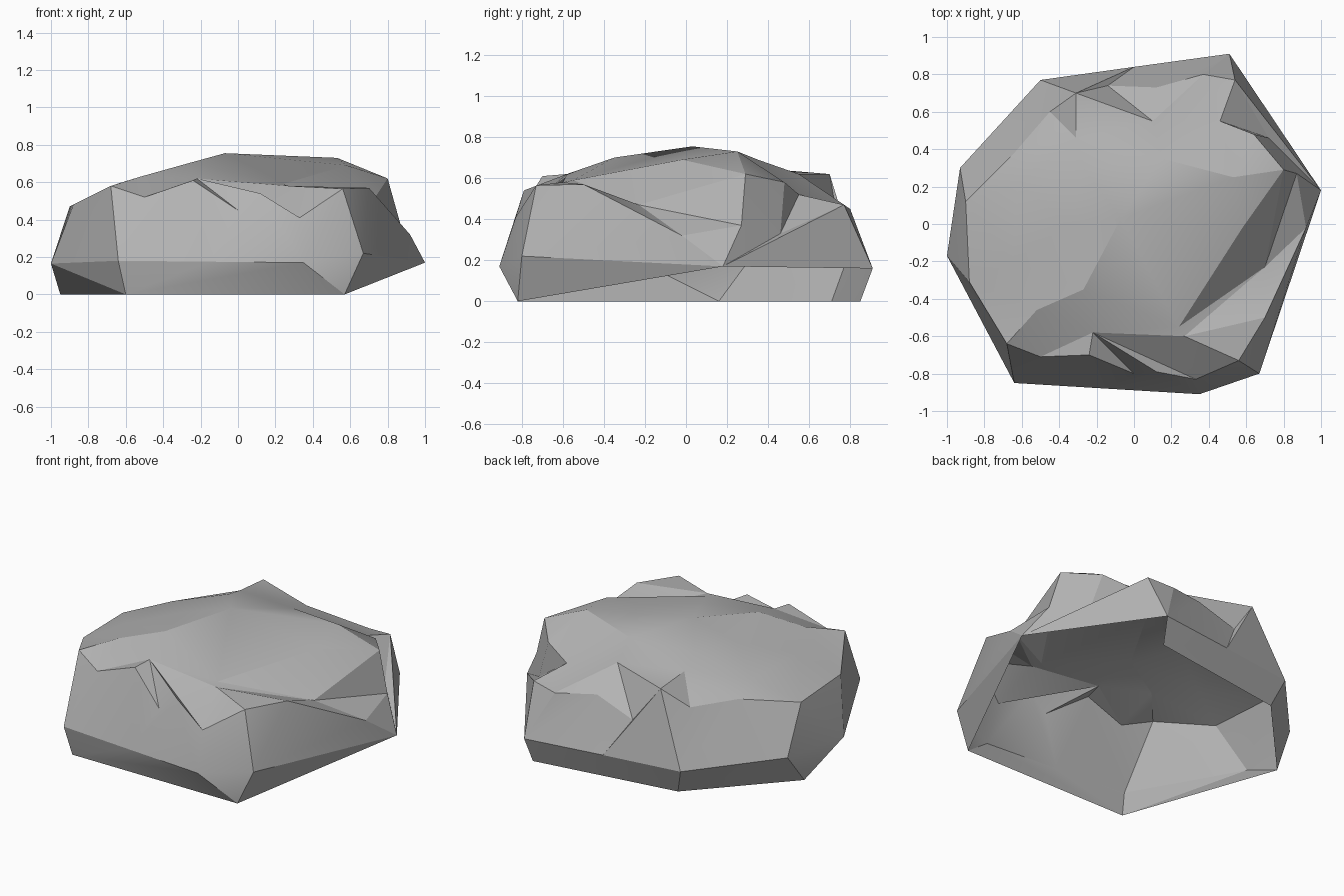
import bpy
import bmesh
from math import atan2, radians, tau

default_cube = bpy.data.objects.get("Cube")
if default_cube:
    bpy.data.objects.remove(default_cube, do_unlink=True)


def make_material(name, colour):
    material = bpy.data.materials.new(name)
    material.use_nodes = True
    material.diffuse_color = colour
    shader = material.node_tree.nodes["Principled BSDF"]
    shader.inputs["Base Color"].default_value = colour
    shader.inputs["Roughness"].default_value = .9
    return material


def bearing(vertex):
    return atan2(vertex.co.y, vertex.co.x)


def add_ring(mesh, points):
    """Add a loop of vertices, sorted by their bearing around the z axis."""
    return sorted((mesh.verts.new(point) for point in points), key=bearing)


def next_bearing(ring, index):
    """Bearing of the following vertex, continuing past a full turn."""
    following = index + 1
    turns = following // len(ring)
    return bearing(ring[following % len(ring)]) + turns * tau


def stitch(mesh, lower, upper):
    """Join two loops of different counts with a belt of triangles."""
    low = high = 0
    faces = []
    while low < len(lower) or high < len(upper):
        a, b = lower[low % len(lower)], upper[high % len(upper)]
        step_low = high >= len(upper) or (
            low < len(lower)
            and next_bearing(lower, low) < next_bearing(upper, high))
        if step_low:
            low += 1
            faces.append(mesh.faces.new((a, lower[low % len(lower)], b)))
        else:
            high += 1
            faces.append(mesh.faces.new((a, upper[high % len(upper)], b)))
    return faces


def cap(mesh, ring, point):
    """Close a loop with a fan of triangles around one summit point."""
    summit = mesh.verts.new(point)
    for index, vertex in enumerate(ring):
        mesh.faces.new((vertex, ring[(index + 1) % len(ring)], summit))


# Open foot on the ground, undercut below the widest edge
foot = [(-.6, -.82, 0), (.57, -.82, 0), (.49, .85, 0),
        (-.44, .71, 0), (-.95, .16, 0)]

# Widest edge
belt = [(-1, -.17, .165), (-.64, -.85, .18), (-.15, -.88, .175),
        (.35, -.91, .17), (.67, -.8, .22), (1, .18, .17),
        (.51, .91, .16), (0, .84, .165), (-.5, .77, .165),
        (-.93, .3, .19)]

# Broken shoulder with notches
shoulder = [(-.88, -.31, .48), (-.68, -.64, .58), (-.5, -.71, .52),
            (-.24, -.7, .61), (0, -.8, .45), (.12, -.79, .54),
            (.33, -.83, .41), (.56, -.73, .565), (.7, -.5, .57),
            (.92, -.02, .32), (.87, .27, .37), (.72, .46, .33),
            (.54, .77, .47), (.37, .8, .45), (.12, .73, .48),
            (-.14, .74, .39), (-.31, .7, .62), (-.45, .6, .5),
            (-.64, .38, .52), (-.9, .12, .47)]

# Edge of the upper slab, with a crevice at the back left
crown = [(-.65, -.2, .59), (-.52, -.46, .63), (-.22, -.58, .62),
         (.27, -.6, .58), (.7, -.23, .47), (.8, .29, .62),
         (.64, .48, .58), (.46, .55, .52), (.1, .55, .62),
         (-.31, .46, .64), (-.62, .22, .58)]

# Top plateau
plateau = [(-.27, -.35, .7), (.24, -.55, .59), (.58, -.02, .69),
           (.53, .25, .73), (.15, .35, .69), (-.27, .3, .69),
           (-.35, 0, .67)]

rock = bmesh.new()
rings = [add_ring(rock, points)
         for points in (foot, belt, shoulder, crown, plateau)]
bands = [stitch(rock, lower, upper)
         for lower, upper in zip(rings, rings[1:])]
cap(rock, rings[-1], (-.07, .03, .755))

# Gap in the undercut at the back left
gap = []
for face in bands[0]:
    centre = face.calc_center_median()
    if centre.x > .6 and centre.y > 0:
        gap.append(face)
bmesh.ops.delete(rock, geom=gap, context="FACES")

mesh_data = bpy.data.meshes.new("boulder")
rock.to_mesh(mesh_data)
rock.free()
boulder = bpy.data.objects.new("boulder", mesh_data)
bpy.context.collection.objects.link(boulder)
mesh_data.materials.append(
    make_material("stone grey", (.45, .45, .45, 1)))

# Soft facets with the strong breaks kept crisp
bpy.ops.object.select_all(action="DESELECT")
boulder.select_set(True)
bpy.context.view_layer.objects.active = boulder
bpy.ops.object.shade_smooth_by_angle(angle=radians(22))
